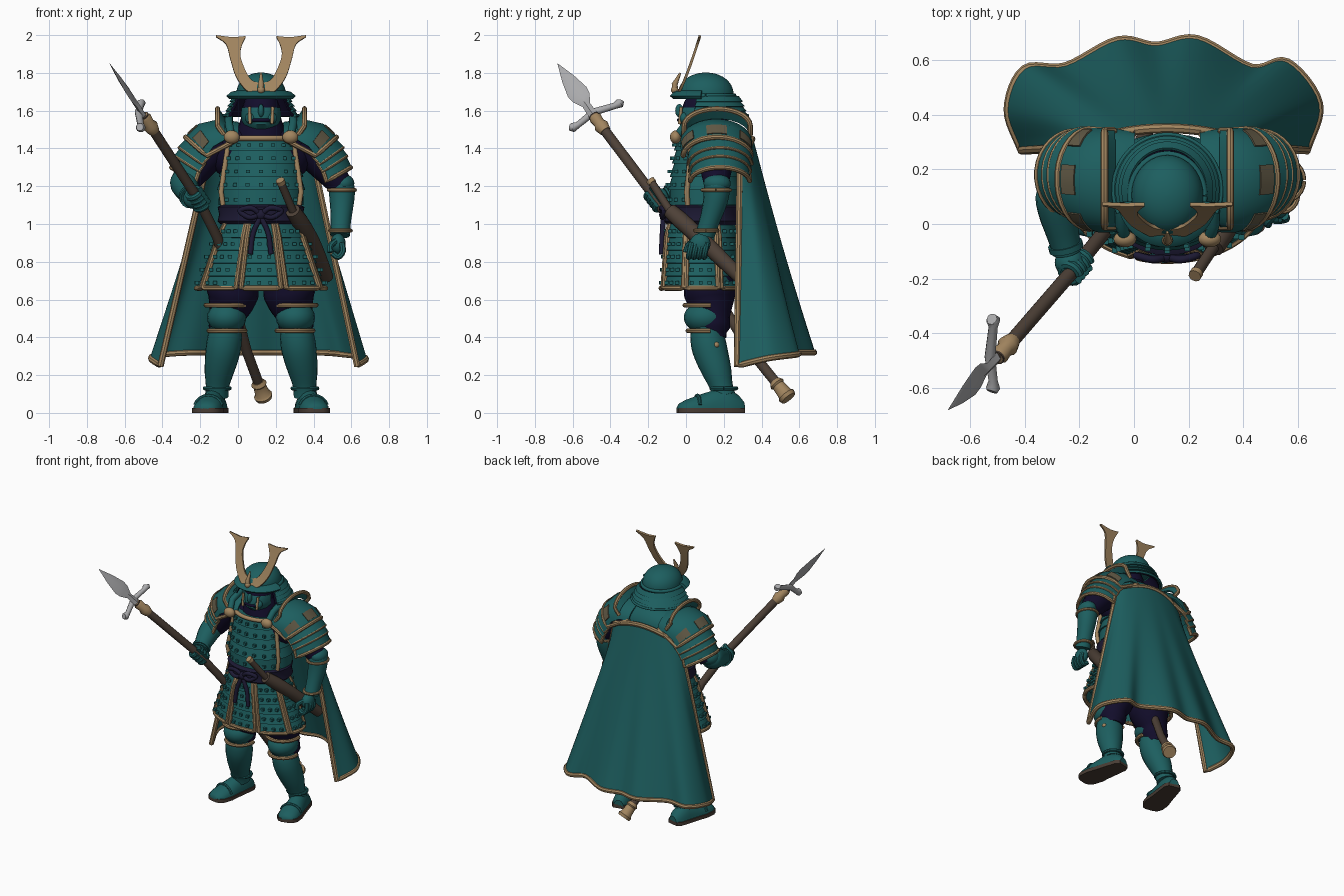
import bpy, bmesh, math
from mathutils import Vector as V

if "Cube" in bpy.data.objects:
    bpy.data.objects.remove(bpy.data.objects["Cube"])

def material(name, rgb):
    m = bpy.data.materials.new(name)
    m.diffuse_color = (*rgb, 1)
    m.use_nodes = True
    m.node_tree.nodes["Principled BSDF"].inputs["Base Color"].default_value = m.diffuse_color
    return m

TEAL = material("teal lacquer", (.012, .113, .115))
TAN = material("tan gold", (.36, .235, .115))
NAVY = material("navy cloth", (.006, .004, .024))
BELT = material("belt indigo", (.012, .010, .034))
WOOD = material("brown wood", (.075, .052, .038))
STEEL = material("steel", (.4, .4, .41))
SOLE = material("dark sole", (.065, .045, .034))
BRONZE = material("dull bronze", (.12, .1, .06))
CX = .122                                     # body midline

def loft(name, rings, mat, closed=True, thick=0):
    n, bm = len(rings[0]), bmesh.new()
    g = [[bm.verts.new(p) for p in r] for r in rings]
    for a, b in zip(g, g[1:]):
        for i in range(n if closed else n - 1):
            j = (i + 1) % n
            bm.faces.new((a[i], a[j], b[j], b[i]))
    if closed:
        bm.faces.new(g[0][::-1])
        bm.faces.new(g[-1])
    return finish(name, bm, mat, thick)

def finish(name, bm, mat, thick=0):
    bmesh.ops.recalc_face_normals(bm, faces=bm.faces)
    me = bpy.data.meshes.new(name)
    bm.to_mesh(me)
    bm.free()
    ob = bpy.data.objects.new(name, me)
    bpy.context.collection.objects.link(ob)
    me.materials.append(mat)
    if thick:
        mod = ob.modifiers.new("thickness", 'SOLIDIFY')
        mod.thickness, mod.offset = thick, 0
    return ob

def tube(name, pts, r, mat, n=10, flat=1):
    pts = [V(p) for p in pts]
    r = r if isinstance(r, (list, tuple)) else [r] * len(pts)
    u, rings = V((.03, 1, .02)), []
    for i, p in enumerate(pts):
        t = (pts[min(i + 1, len(pts) - 1)] - pts[max(i - 1, 0)]).normalized()
        if i == 0 and abs(t.y) > .9:
            u = V((1, 0, 0))
        u = (u - t * u.dot(t)).normalized()
        w = t.cross(u) * flat
        rings.append([p + (u * math.cos(k) + w * math.sin(k)) * r[i]
                      for k in [2 * math.pi * q / n for q in range(n)]])
    return loft(name, rings, mat)

def spline(pts, k=6):
    p = [V(q) for q in pts]
    p = [2 * p[0] - p[1]] + p + [2 * p[-1] - p[-2]]
    out = []
    for a, b, c, d in zip(p, p[1:], p[2:], p[3:]):
        for i in range(k):
            t = i / k
            out.append(.5 * (2 * b + (c - a) * t + (2 * a - 5 * b + 4 * c - d) * t * t
                             + (3 * b - a - 3 * c + d) * t ** 3))
    return out + [p[-2]]

def ball(name, c, r, mat):
    bm = bmesh.new()
    bmesh.ops.create_uvsphere(bm, u_segments=20, v_segments=12, radius=1)
    r = r if isinstance(r, tuple) else (r, r, r)
    for v in bm.verts:
        v.co = V(c) + V([v.co[i] * r[i] for i in range(3)])
    return finish(name, bm, mat)

def arc(c, rx, ry, z, a0=0, a1=360, n=40):
    m = n if a1 - a0 >= 360 else n - 1
    return [V((c[0] + rx * math.cos(math.radians(a0 + (a1 - a0) * i / m)),
               c[1] + ry * math.sin(math.radians(a0 + (a1 - a0) * i / m)), z)) for i in range(n)]

def lames(name, c, top, bot, rows, a0=0, a1=360, n=40, lip=.012):
    """Overlapping armour rows between two (rx, ry, z) ellipses."""
    at = lambda f, e: arc(c, *[top[k] + (bot[k] - top[k]) * f + (e if k < 2 else 0) for k in range(3)], a0, a1, n)
    rings = []
    for i in range(rows):
        rings += [at(i / rows, 0), at((i + 1) / rows, lip), at((i + 1) / rows, lip * .3)]
    full = a1 - a0 >= 360
    loft(name, rings, TEAL, full, 0 if full else .01)
    return rings

def studs(name, pts, size, mat):
    bm = bmesh.new()
    for p in pts:
        for v in bmesh.ops.create_cube(bm, size=1)['verts']:
            v.co = V(p) + V((v.co.x * size[0], v.co.y * size[1], v.co.z * size[2]))
    finish(name, bm, mat)

# Torso: under-cloth, lamellar cuirass, trim, back yoke
BC = (CX, .1)
ball("under_torso", (CX, .13, 1.36), (.27, .15, .17), NAVY)
ball("back_yoke", (CX, .2, 1.42), (.25, .13, .13), TEAL)
up = lames("cuirass_upper", BC, (.18, .14, 1.46), (.222, .185, 1.18), 4)
lo = lames("cuirass_lower", BC, (.222, .185, 1.18), (.205, .17, 1.02), 2)
studs("cuirass_lacing", [p + V((0, -.002, .028)) for r in up[1::3] + lo[1::3] for p in r[24:37:2]], (.02, .018, .018), TEAL)
tube("cuirass_top_trim", arc(BC, .19, .15, 1.455, 208, 332, 20), .015, TAN)
for a in (208, 332):
    tube("cuirass_side_trim", [arc(BC, rx, ry, z, a, a + 1, 2)[0] for rx, ry, z in
         ((.19, .15, 1.46), (.222, .18, 1.28), (.24, .205, 1.17), (.228, .195, 1.1))], .014, TAN)

# Belt with bow
loft("belt", [arc((CX, .09), .2 + e, .175 + e, z) for e, z in
              ((0, 1.105), (.03, 1.09), (.022, 1.05), (.03, 1.015), (.01, .995))], BELT)
ball("bow_knot", (.12, -.12, 1.05), (.03, .022, .028), BELT)
for s in (-1, 1):
    tube("bow_loop", spline([(.12, -.12, 1.05), (.12 + s * .05, -.13, 1.085), (.12 + s * .11, -.115, 1.07),
                             (.12 + s * .06, -.125, 1.035), (.12, -.12, 1.05)]), .014, BELT)
    tube("bow_tail", spline([(.12, -.12, 1.04), (.12 + s * .04, -.125, .95), (.12 + s * .055, -.13, .84)]), .014, BELT)

# Skirt panels around the hips
SC = (CX, .08)
loft("hip_cloth", [arc(SC, .19, .16, 1.0), arc(SC, .24, .17, .8), arc(SC, .2, .14, .68)], NAVY)
for i, (a0, a1) in enumerate([(252, 288), (293, 334), (338, 385), (30, 87), (93, 150), (155, 202), (206, 247)]):
    rings = lames("skirt_panel", SC, (.205, .175, 1.0), (.33, .2, .66), 5, a0, a1, 12)
    outer = rings[1::3]
    tube("skirt_trim", [rings[0][0]] + [r[0] for r in outer] + outer[-1][1:-1]
         + [r[-1] for r in outer[::-1]] + [rings[0][-1]], .014, TAN, 8)
    studs("skirt_lacing", [p + V((0, 0, .03)) for r in outer for p in r[2:-2:3]], (.02, .02, .018), TEAL)

# Head: navy hood, face mask, grille
HC = (CX, .105)
ball("head", (CX, .09, 1.6), (.1, .11, .11), NAVY)
tube("neck", [(CX, .12, 1.42), (CX, .11, 1.58)], [.15, .1], NAVY, 20)
loft("face_mask", [arc(HC, rx, ry, z, 195, 345, 20) for rx, ry, z in
                   ((.1, .12, 1.615), (.105, .14, 1.575), (.095, .135, 1.53), (.07, .1, 1.5))], TEAL, False, .012)
ball("mask_nose", (CX, -.035, 1.6), (.016, .022, .035), TEAL)
for s in (-1, 1):
    tube("mask_bar", [(CX + s * .062, -.025, 1.62), (CX + s * .058, -.034, 1.53)], .009, TAN)
    ball("mask_cheek", (CX + s * .055, -.01, 1.56), (.03, .025, .03), TEAL)
tube("mask_mouth", arc(HC, .1, .143, 1.55, 245, 295, 10), .01, NAVY)

# Helmet: dome, visor, neck guard, horned crest
loft("helmet_dome", [arc(HC, .132 * math.cos(t), .148 * math.cos(t), 1.675 + .127 * math.sin(t) ** .85)
                     for t in [k * math.pi / 20.4 for k in range(11)]], TEAL)
tube("helmet_rim", arc(HC, .135, .15, 1.68, 0, 359, 40), .012, TEAL)
loft("visor", [arc(HC, rx, ry, z, 188, 352, 30) for rx, ry, z in
               ((.13, .145, 1.695), (.155, .165, 1.69), (.178, .182, 1.67))], TEAL, False, .022)
g = lames("neck_guard", (CX, .125), (.14, .15, 1.675), (.185, .19, 1.575), 4, -25, 205, 36)
tube("neck_guard_trim", g[-2], .008, TEAL)
loft("neck_guard_lining", [arc((CX, .125), .13, .14, 1.67, -28, 208, 30),
                           arc((CX, .125), .18, .185, 1.57, -28, 208, 30)], NAVY, False, .006)
outer = spline([(0, 0, 1.675), (.07, 0, 1.70), (.13, 0, 1.775), (.162, 0, 1.87), (.185, 0, 1.95), (.238, 0, 1.99)])
inner = spline([(0, 0, 1.74), (.055, 0, 1.765), (.095, 0, 1.84), (.11, 0, 1.9), (.1, 0, 1.95), (.083, 0, 1.985)])
depth = lambda z: -.045 + .12 * min(1, max(0, (z - 1.69) / .31)) ** .8
for s in (-1, 1):
    top = [V((CX + s * x, depth(z), z)) for x, z in ((.238, 1.998), (.16, 1.985), (.083, 1.993))]
    loft("crest_horn", [[V((CX + s * p.x, depth(p.z), p.z)) for p in (a, a.lerp(b, .5), b)]
                        for a, b in zip(outer, inner)] + [top], TAN, False, .014)
tube("crest_prong", [(CX, -.055, 1.68), (CX, -.06, 1.74), (CX, -.03, 1.8)], [.016, .016, .005], TAN)
ball("crest_boss", (CX, -.06, 1.71), .02, TAN)

# Mirrored shoulders and legs
for s, side in ((-1, "right"), (1, "left")):
    P = lambda m, y, z: V((CX + s * m, y, z))

    def pad(m, z, w, d, tilt, yc):
        return [P(m - math.sin(tilt) * d * (1 - math.cos(t)), yc + w * math.sin(t),
                  z - math.cos(tilt) * d * (1 - math.cos(t))) for t in [-1.5 + k * .2 for k in range(16)]]
    rows = [((.12, 1.535, .17, .09, 0, .16), (.22, 1.55, .185, .12, .2, .16), (.33, 1.525, .185, .15, .6, .16), (.4, 1.46, .18, .16, .85, .165)),
            ((.385, 1.455, .165, .16, .9, .18), (.435, 1.405, .17, .165, .95, .18)),
            ((.42, 1.405, .155, .16, 1, .18), (.455, 1.36, .163, .165, 1, .18)),
            ((.445, 1.36, .15, .15, 1, .18), (.475, 1.3, .158, .16, 1.05, .18))]
    for i, row in enumerate(rows):
        rings = [pad(*r) for r in row]
        loft(side + "_shoulder_plate", rings, TEAL, False, .012)
        tube(side + "_shoulder_trim", [rings[0][0]] + rings[-1] + [rings[0][-1]], (.014, .008, .008, .013)[i], TAN, 8)
        if i == 0:                              # thin ornament plates lying on the pad
            for j in (1, 6, 11):
                q = [[r[k] + V((s * .004, (-.006, 0, .006)[j // 5], .007)) for k in range(j, j + 4)] for r in rings[2:]]
                q = [[a.lerp(b, f) for a, b in zip(*q)] for f in (.1, .45, .8)]
                loft(side + "_shoulder_ornament", q, BRONZE, False, .006)
    fin = [P(.195, .165 - .175 * math.cos(t), 1.47 + .09 * math.sin(t)) for t in [k * math.pi / 14 for k in range(15)]]
    tip = [p + V((s * .035, 0, .05)) for p in fin]
    loft(side + "_collar_fin", [fin, tip], TEAL, False, .012)
    tube(side + "_collar_fin_trim", [fin[0]] + tip + [fin[-1]], .014, TAN, 8)
    ball(side + "_chest_knob", P(.155, -.055, 1.46), (.042, .03, .035), TAN)
    tube(side + "_chest_strap", [P(.155, -.05, 1.46), P(.17, .0, 1.53), P(.17, .1, 1.56)], .022, TEAL)
    # legs
    tube(side + "_trouser", spline([P(.1, .1, .86), P(.14, .12, .7), P(.155, .13, .6), P(.18, .14, .5), P(.19, .14, .4)], 4),
         [.12] + [.135] * 5 + [.137] * 2 + [.128, .12, .11, .1] + [.092] * 3 + [.075] * 2, NAVY, 20)
    ball(side + "_knee_guard", P(.182, .1, .505), (.104, .112, .085), TEAL)
    for z, r in ((.57, .112), (.435, .096)):
        tube(side + "_knee_trim", arc((CX + s * .18, .112), r, r + .006, z, 170, 370, 20), .013, TAN, 8)
    tube(side + "_greave", spline([P(.185, .105, .45), P(.2, .125, .34), P(.225, .17, .2), P(.235, .2, .09)], 4),
         [.08, .088, .091, .093, .093, .09, .086, .08, .074, .067, .062, .06, .062], TEAL, 20)
    ball(side + "_calf_knot", P(.275, .16, .36), .016, TAN)
    tube(side + "_ankle_trim", arc((CX + s * .232, .2), .066, .066, .13, 0, 359, 24), .011, TEAL, 8)
    heel, toe = P(.225, .305, 0), P(.3, -.045, 0)
    ax = (toe - heel).normalized()
    wid = ax.cross(V((0, 0, 1)))
    foot, sole = [], []
    for f, w, h in ((0, .035, .06), (.08, .055, .095), (.3, .062, .14), (.5, .068, .115), (.7, .077, .092), (.88, .07, .068), (.97, .05, .05), (1, .025, .033)):
        c = heel.lerp(toe, f)
        foot.append([c + wid * w * math.cos(t) + V((0, 0, .02 + (h - .02) * math.sin(t))) for t in [k * math.pi / 10 for k in range(11)]])
        sole.append([c + wid * (w + .006) * q + V((0, 0, z)) for q, z in ((-1, 0), (1, 0), (1, .026), (-1, .026))])
    loft(side + "_shoe", foot, TEAL)
    loft(side + "_sole", sole, SOLE)
    tube(side + "_shoe_band", foot[4][1:-1], .01, TEAL, 8)

# Right arm gripping the spear, left arm hanging
tube("right_upper_arm", [(-.1, .15, 1.44), (-.2, .14, 1.33), (-.275, .12, 1.22)], [.11, .095, .07], NAVY, 16)
tube("right_bracer", spline([(-.285, .14, 1.235), (-.28, .05, 1.2), (-.245, -.1, 1.14)], 4),
     [.05, .072, .076, .075, .072, .068, .062, .057, .055], TEAL, 16)
tube("right_bracer_trim", [(-.252, -.072, 1.15), (-.247, -.092, 1.143)], .064, TEAL, 16)
ball("right_elbow_guard", (-.285, .12, 1.24), (.065, .065, .06), TEAL)
ball("right_hand", (-.235, -.14, 1.135), (.055, .055, .055), TEAL)
tube("left_upper_arm", [(.34, .15, 1.44), (.45, .16, 1.33), (.54, .16, 1.21)], [.11, .095, .065], NAVY, 16)
tube("left_bracer", spline([(.548, .165, 1.24), (.55, .155, 1.12), (.54, .1, .94)], 4),
     [.05, .065, .069, .068, .065, .06, .055, .052, .052], TEAL, 16)
ball("left_elbow_guard", (.558, .165, 1.215), (.058, .072, .05), TEAL)
for x, z, y, r in ((.55, 1.18, .16, .07), (.542, .965, .107, .056)):
    tube("left_bracer_trim", arc((x, y), r, r + .005, z, 0, 358, 24), .01, TAN, 8)
ball("left_hand", (.53, .075, .895), (.04, .055, .055), TEAL)
for i in range(4):
    y = .03 + i * .027
    tube("left_finger", spline([(.55, y, .9), (.555, y - .01, .855), (.53, y - .015, .825), (.5, y - .012, .845)], 3), .016, TEAL, 8)
tube("left_thumb", spline([(.52, .04, .91), (.49, .01, .885), (.49, 0, .85)], 3), .016, TEAL, 8)

# Spear
path = [V(p) for p in ((-.5, -.49, 1.575), (-.21, -.155, 1.13), (-.11, -.03, .93), (.045, .34, .33), (.13, .525, .1))]
tube("spear_shaft", path, .027, WOOD, 14)
d = (path[1] - path[0]).normalized()
side = d.cross(V((0, 0, 1))).normalized()
nrm = d.cross(side)
for i in range(4):                              # gripping fingers
    c = path[1] + d * (-.045 + .028 * i)
    tube("right_finger", [c + (side * math.cos(k) + nrm * math.sin(k)) * .036 for k in [j * .4 for j in range(15)]], .017, TEAL, 8)
tube("spear_socket", [path[0] + d * t for t in (0, .02, .06, .08, .12)], [.022, .034, .03, .04, .03], TAN, 14)
e = (path[4] - path[3]).normalized()
tube("spear_butt", [path[4] + e * t for t in (-.09, -.07, -.06, .0, .01, .03)], [.03, .042, .034, .04, .05, .044], TAN, 14)
tipv, base = V((-.68, -.68, 1.85)), V((-.5, -.49, 1.575))
ax = (tipv - base).normalized()
cr = V((0, .27, .14)).normalized()
th = ax.cross(cr)
loft("spear_blade", [[base + ax * (tipv - base).length * f + q for q in (cr * w, th * .014 * k, -cr * w, -th * .014 * k)]
     for f, w, k in ((0, .026, 1), (.2, .022, 1), (.34, .05, 1), (.45, .056, 1), (.7, .036, .8), (1, .001, .05))], STEEL)
hub = V((-.515, -.475, 1.575))
tube("spear_crossbar", [hub + cr * t + ax * b for t, b in ((-.15, .01), (-.14, .0), (-.11, 0), (0, .025), (.11, 0), (.14, 0), (.15, .01))],
     [.02, .026, .017, .02, .017, .026, .02], STEEL, 10)

# Sheathed sword at the left hip
tube("sword_hilt", [(.225, -.185, 1.225), (.29, -.085, 1.07)], .021, WOOD, 12)
tube("sword_pommel", [(.222, -.19, 1.232), (.23, -.177, 1.215)], .024, TAN, 12)
tube("sword_sheath", spline([(.29, -.085, 1.07), (.385, .08, .92), (.47, .29, .715)], 3), [.04, .045, .044, .043, .042, .04, .036], WOOD, 14)

# Cape: folds grow towards the hem; trim all round
hem = spline([(-.41, .27, .25), (-.46, .42, .29), (-.4, .565, .31), (-.25, .575, .32), (-.06, .67, .32), (.08, .65, .32),
              (.23, .675, .32), (.43, .57, .32), (.56, .59, .31), (.675, .44, .29), (.63, .27, .25)])
n = len(hem) - 1
cape, bow = [], [max(0, math.sin(math.pi * i / n)) for i in range(n + 1)]
for k in range(15):
    f, row = k / 14, []
    for i, h in enumerate(hem):
        a = V((-.15 + .54 * i / n, .285 + .065 * bow[i] ** .5, 1.38 + .07 * bow[i]))
        even = V((h.x, .27 + .38 * bow[i] ** .6, h.z))
        row.append(a.lerp(even, f) + (h - even) * f * f)
    cape.append(row)
loft("cape", cape, TEAL, False, .012)
tube("cape_trim", [r[0] for r in cape] + cape[-1][1:-1] + [r[-1] for r in cape[::-1]], .017, TAN, 8)
tube("cape_collar", cape[0], .018, TAN, 8)

# Apply thickness and smooth everything but sharp edges
bpy.ops.object.select_all(action='SELECT')
bpy.context.view_layer.objects.active = bpy.context.selected_objects[0]
bpy.ops.object.convert(target='MESH')
bpy.ops.object.shade_smooth_by_angle(angle=math.radians(40))
